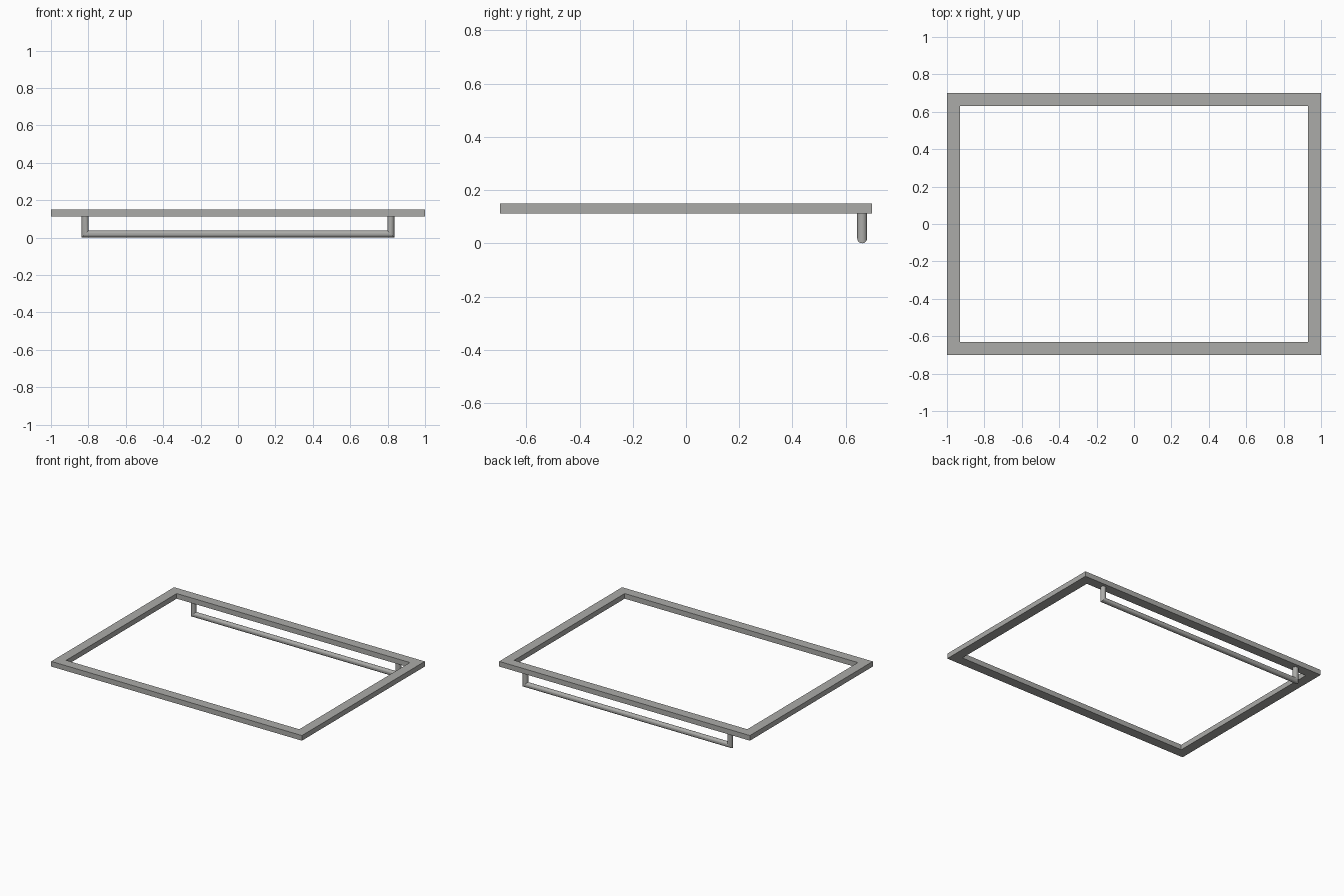
import bpy, bmesh, math

cube = bpy.data.objects.get("Cube")
if cube:
    bpy.data.objects.remove(cube, do_unlink=True)

# One plain metal colour
metal = bpy.data.materials.new("grey_metal")
metal.use_nodes = True
colour = (0.41, 0.41, 0.395, 1)
metal.diffuse_color = colour
metal.node_tree.nodes["Principled BSDF"].inputs["Base Color"].default_value = colour

FRAME_BOTTOM, FRAME_TOP = 0.112, 0.149
HALF_X, HALF_Y, WIDTH = 1.0, 0.7, 0.07
RAIL_X, RAIL_Y, RADIUS, SIDES = 0.817, 0.662, 0.0185, 24


def bridge_rings(name, rings, closed):
    """Join successive vertex rings with quads; wrap round or cap the ends."""
    bm = bmesh.new()
    loops = [[bm.verts.new(p) for p in ring] for ring in rings]
    pairs = list(zip(loops, loops[1:]))
    if closed:
        pairs.append((loops[-1], loops[0]))
    else:
        bm.faces.new(loops[0])
        bm.faces.new(loops[-1])
    for a, b in pairs:
        n = len(a)
        for i in range(n):
            j = (i + 1) % n
            bm.faces.new((a[i], a[j], b[j], b[i]))
    bmesh.ops.recalc_face_normals(bm, faces=bm.faces)
    mesh = bpy.data.meshes.new(name)
    bm.to_mesh(mesh)
    bm.free()
    mesh.materials.append(metal)
    obj = bpy.data.objects.new(name, mesh)
    bpy.context.collection.objects.link(obj)
    return obj


# Rectangular frame: a square section carried round four corners
section = [(0, FRAME_BOTTOM), (WIDTH, FRAME_BOTTOM), (WIDTH, FRAME_TOP), (0, FRAME_TOP)]
corners = [(-1, -1), (1, -1), (1, 1), (-1, 1)]
bridge_rings("rectangular_frame",
             [[(sx * (HALF_X - d), sy * (HALF_Y - d), z) for d, z in section]
              for sx, sy in corners], closed=True)

# Hanging rail: a round tube down, across and up, with mitred corners
angles = [2 * math.pi * i / SIDES for i in range(SIDES)]


def tube_ring(side, at_top):
    return [(side * (RAIL_X + RADIUS * math.cos(a)),
             RAIL_Y + RADIUS * math.sin(a),
             FRAME_BOTTOM + 0.002 if at_top else RADIUS * (1 - math.cos(a)))
            for a in angles]


rail = bridge_rings("hanging_rail",
                    [tube_ring(-1, True), tube_ring(-1, False),
                     tube_ring(1, False), tube_ring(1, True)], closed=False)
bpy.ops.object.select_all(action='DESELECT')
rail.select_set(True)
bpy.context.view_layer.objects.active = rail
bpy.ops.object.shade_smooth_by_angle(angle=math.radians(30))
